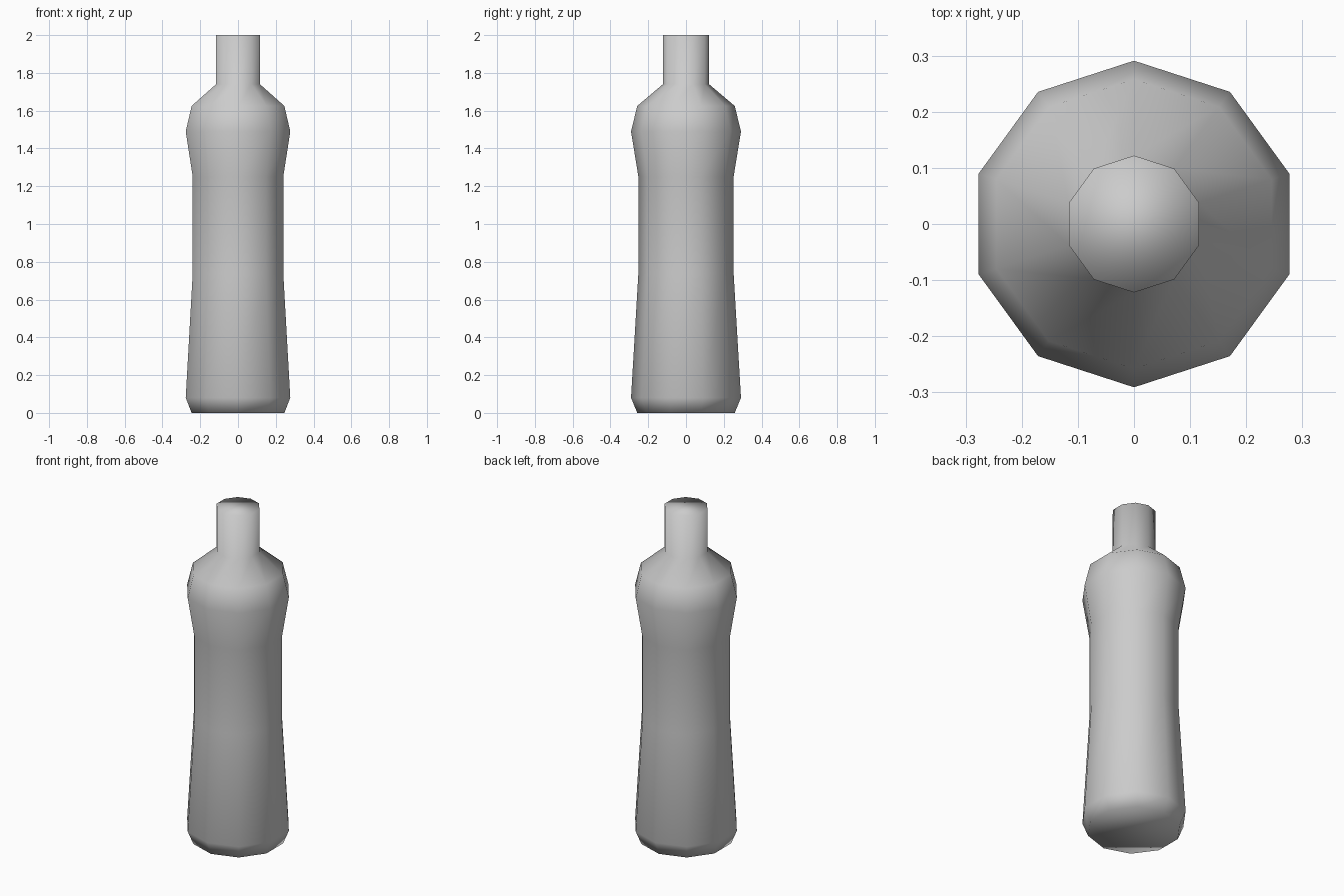
import bpy, bmesh
from math import pi, sin, cos

if "Cube" in bpy.data.objects:
    bpy.data.objects.remove(bpy.data.objects["Cube"])

SIDES = 10
# bottle profile: (radius, height) from base to mouth
PROFILE = [(0.258, 0.0), (0.291, 0.08), (0.252, 0.74), (0.252, 1.25),
           (0.291, 1.49), (0.258, 1.625), (0.122, 1.74), (0.122, 2.0)]

bm = bmesh.new()


def ring(radius, z):
    # ten-sided ring with a corner on the y axis
    return [bm.verts.new((radius * cos(pi / 2 + 2 * pi * i / SIDES),
                          radius * sin(pi / 2 + 2 * pi * i / SIDES), z))
            for i in range(SIDES)]


# side walls
rings = [ring(r, z) for r, z in PROFILE]
for low, high in zip(rings, rings[1:]):
    for i in range(SIDES):
        j = (i + 1) % SIDES
        bm.faces.new((low[i], low[j], high[j], high[i]))

# base and mouth caps
bm.faces.new(rings[0][::-1])
bm.faces.new(rings[-1])

# soft shading over the whole low-poly body
for face in bm.faces:
    face.smooth = True

mesh = bpy.data.meshes.new("bottle")
bm.to_mesh(mesh)
bm.free()
bottle = bpy.data.objects.new("bottle", mesh)
bpy.context.collection.objects.link(bottle)
